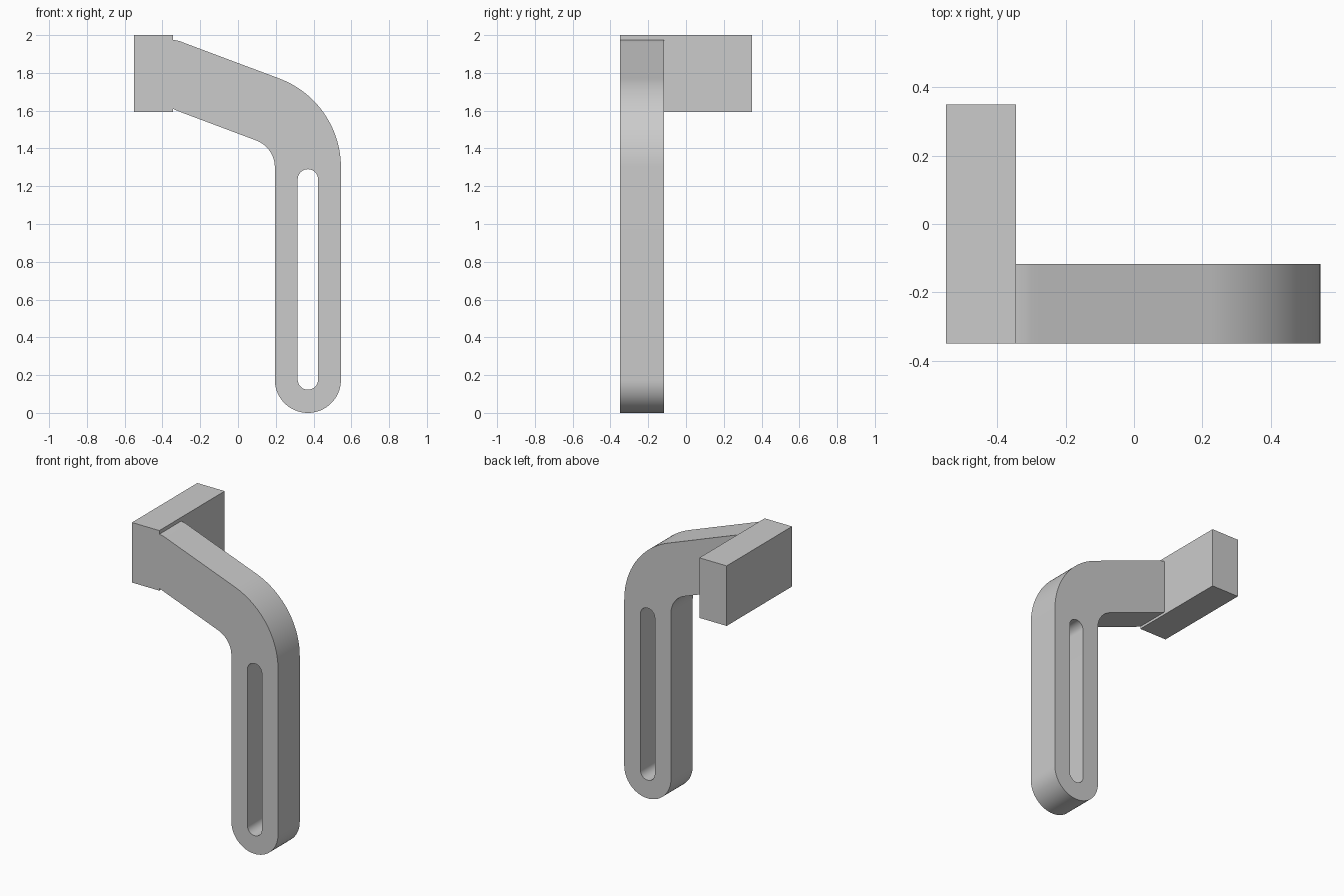
import bpy
import bmesh
from math import cos, sin, radians, pi

cube = bpy.data.objects.get("Cube")
if cube:
    bpy.data.objects.remove(cube, do_unlink=True)

grey = bpy.data.materials.new("plain_grey")
grey.use_nodes = True
grey.diffuse_color = (0.6, 0.6, 0.6, 1)
grey.node_tree.nodes["Principled BSDF"].inputs["Base Color"].default_value = (0.6, 0.6, 0.6, 1)

FRONT, ARM_BACK, BLOCK_BACK = -0.35, -0.117, 0.35


def arc(cx, cz, r, start, end, n):
    """Points on an arc, angles in degrees."""
    angles = [radians(start + (end - start) * i / n) for i in range(n + 1)]
    return [(cx + r * cos(a), cz + r * sin(a)) for a in angles]


def plate(name, loops, back):
    """Fill an outline with optional holes and extrude it from front to back."""
    bm = bmesh.new()
    for loop in loops:
        verts = [bm.verts.new((x, FRONT, z)) for x, z in loop]
        for a, b in zip(verts, verts[1:] + verts[:1]):
            bm.edges.new((a, b))
    bmesh.ops.triangle_fill(bm, use_beauty=True, use_dissolve=False, edges=bm.edges[:])
    result = bmesh.ops.extrude_face_region(bm, geom=bm.faces[:], use_keep_orig=True)
    moved = [g for g in result["geom"] if isinstance(g, bmesh.types.BMVert)]
    bmesh.ops.translate(bm, verts=moved, vec=(0, back - FRONT, 0))
    bmesh.ops.recalc_face_normals(bm, faces=bm.faces[:])
    mesh = bpy.data.meshes.new(name)
    bm.to_mesh(mesh)
    bm.free()
    mesh.materials.append(grey)
    obj = bpy.data.objects.new(name, mesh)
    bpy.context.collection.objects.link(obj)
    bpy.ops.object.select_all(action="DESELECT")
    obj.select_set(True)
    bpy.context.view_layer.objects.active = obj
    bpy.ops.object.shade_smooth_by_angle(angle=pi / 6)
    return obj


# Bent arm: rounded foot, outer bend, blended upper end, inner bend
leg_x, bend_x, bend_z, rise = 0.37, 0.043, 1.30, 69.5
outline = arc(leg_x, 0.175, 0.175, 180, 360, 40)
outline += arc(bend_x, bend_z, 0.502, 0, rise, 28)
outline += [(-0.28, 1.957), (-0.30, 1.965), (-0.32, 1.971), (-0.345, 1.975)]
outline += [(-0.345, 1.61), (-0.33, 1.603), (-0.30, 1.591)]
outline += arc(bend_x, bend_z, 0.152, rise, 0, 20)

# Long slot in the leg
slot = arc(leg_x, 0.177, 0.054, 180, 360, 24) + arc(leg_x, 1.236, 0.054, 0, 180, 24)
plate("slotted_arm", [outline, slot], ARM_BACK)

# Mounting block at the upper end
plate("mounting_block",
      [[(-0.55, 1.593), (-0.345, 1.593), (-0.345, 2), (-0.55, 2)]], BLOCK_BACK)
